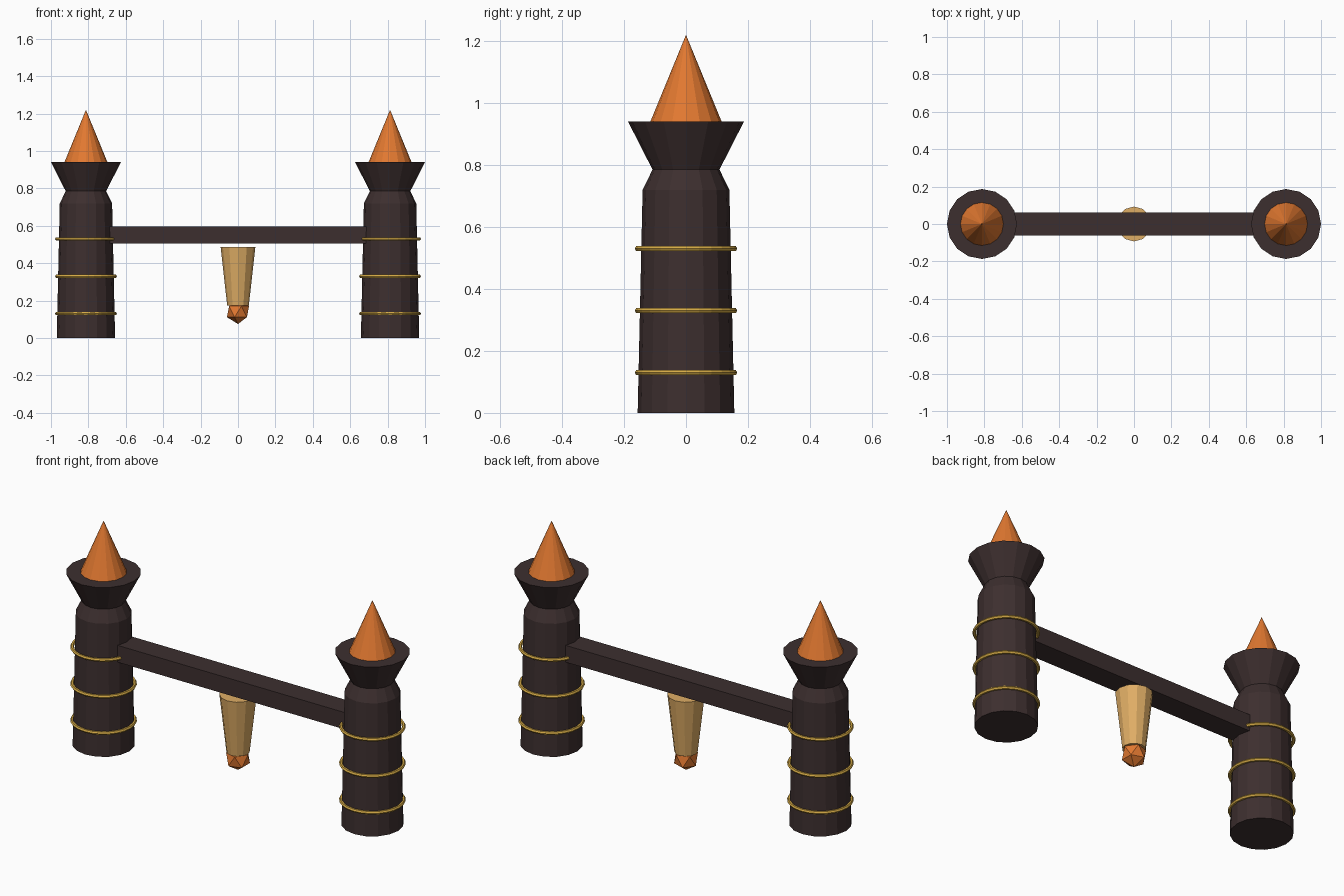
import bpy, bmesh, math

if "Cube" in bpy.data.objects:
    bpy.data.objects.remove(bpy.data.objects["Cube"])


def material(name, rgb):
    m = bpy.data.materials.new(name)
    m.diffuse_color = (*rgb, 1)
    m.use_nodes = True
    m.node_tree.nodes["Principled BSDF"].inputs["Base Color"].default_value = m.diffuse_color
    return m


STONE = material("dark_stone", (0.046, 0.028, 0.028))
FLAME = material("flame_orange", (0.76, 0.19, 0.03))
GOLD = material("gold", (0.66, 0.40, 0.06))
TAN = material("tan_wood", (0.74, 0.42, 0.13))


def finish(name, mat):
    ob = bpy.context.object
    ob.name = name
    ob.data.materials.append(mat)
    return ob


def lathe(name, profile, mat, loc, sides=16):
    """Closed solid of revolution from (radius, height) points."""
    bm = bmesh.new()
    rings = []
    for r, z in profile:
        if r == 0:
            rings.append([bm.verts.new((0, 0, z))])
        else:
            rings.append([bm.verts.new((r * math.sin(math.tau * i / sides),
                                        r * math.cos(math.tau * i / sides), z))
                          for i in range(sides)])
    for low, high in zip(rings, rings[1:]):
        for i in range(sides):
            j = (i + 1) % sides
            if len(high) == 1:
                bm.faces.new((low[i], low[j], high[0]))
            else:
                bm.faces.new((low[i], low[j], high[j], high[i]))
    for ring in (rings[0], rings[-1]):
        if len(ring) > 1:
            bm.faces.new(ring)
    bmesh.ops.recalc_face_normals(bm, faces=bm.faces)
    me = bpy.data.meshes.new(name)
    bm.to_mesh(me)
    bm.free()
    me.materials.append(mat)
    ob = bpy.data.objects.new(name, me)
    ob.location = loc
    bpy.context.collection.objects.link(ob)
    return ob


# Two torch pillars with flared bowls, flames and gold bands
for side, x in (("left", -0.813), ("right", 0.813)):
    lathe(side + "_pillar",
          [(0.156, 0), (0.14, 0.72), (0.108, 0.785), (0.187, 0.94)],
          STONE, (x, 0, 0))
    lathe(side + "_flame", [(0.117, 0.935), (0, 1.22)], FLAME, (x, 0, 0))
    for n, z in enumerate((0.13, 0.33, 0.53)):
        bpy.ops.mesh.primitive_torus_add(
            major_radius=0.156, minor_radius=0.0095, major_segments=24,
            minor_segments=6, location=(x, 0, z))
        finish(f"{side}_band_{n + 1}", GOLD)

# Crossbeam between the pillars
bpy.ops.mesh.primitive_cube_add(size=1, location=(0, 0, 0.55))
beam = finish("crossbeam", STONE)
beam.scale = (1.38, 0.125, 0.092)

# Hanging lantern cone with a glowing ember at its tip
lathe("lantern", [(0.058, 0.175), (0.093, 0.487)], TAN, (0, 0, 0), 12)
bpy.ops.mesh.primitive_ico_sphere_add(subdivisions=1, radius=0.066,
                                      location=(0, 0, 0.141))
finish("ember", FLAME)
